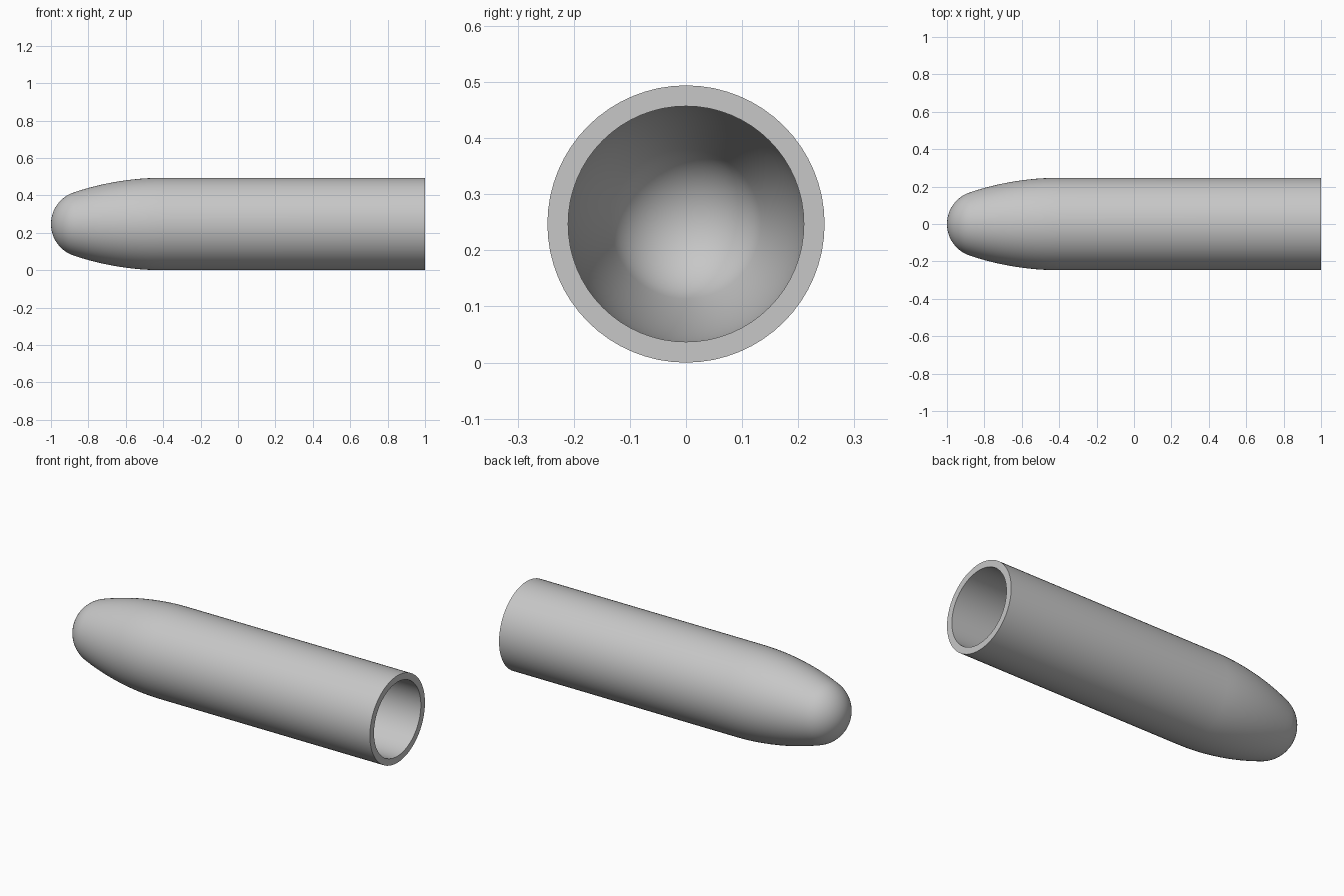
import bpy, bmesh
from math import sin, cos, pi, asin
from mathutils import Vector

if "Cube" in bpy.data.objects:
    bpy.data.objects.remove(bpy.data.objects["Cube"], do_unlink=True)

RADIUS, WALL, SEGMENTS = 0.247, 0.037, 64
OGIVE_X, OGIVE_R = -0.4, 1.5        # start and arc radius of the tapered part
NOSE_X, NOSE_R = -0.822, 0.178      # centre and radius of the round nose
BLEND = asin((OGIVE_X - NOSE_X) / (OGIVE_R - NOSE_R))  # tangent angle of both arcs


def arc(cx, cr, radius, start, end, steps):
    """Arc points in the (axis, radius) plane, angle measured from straight out."""
    angles = [start + (end - start) * i / steps for i in range(steps + 1)]
    return [(cx - radius * sin(a), cr + radius * cos(a)) for a in angles]


def skin(inset):
    """Half profile from the open end to the nose tip."""
    points = [(1, RADIUS - inset)]
    points += arc(OGIVE_X, RADIUS - OGIVE_R, OGIVE_R - inset, 0, BLEND, 12)
    points += arc(NOSE_X, 0, NOSE_R - inset, BLEND, pi / 2, 12)[1:]
    return points


# Grey material
grey = bpy.data.materials.new("light grey")
grey.use_nodes = True
grey.diffuse_color = (0.57, 0.57, 0.57, 1)
grey.node_tree.nodes["Principled BSDF"].inputs["Base Color"].default_value = grey.diffuse_color

# Hollow round-nosed shell: outer skin, flat rim and inner skin turned about x
profile = skin(0)[::-1] + skin(WALL)
bm = bmesh.new()
verts = [bm.verts.new((x, 0, r)) for x, r in profile]
edges = [bm.edges.new(pair) for pair in zip(verts, verts[1:])]
bmesh.ops.spin(bm, geom=verts + edges, cent=(0, 0, 0), axis=(1, 0, 0),
               angle=2 * pi, steps=SEGMENTS, use_duplicate=False)
bmesh.ops.remove_doubles(bm, verts=bm.verts, dist=0.0001)
bmesh.ops.recalc_face_normals(bm, faces=bm.faces)
bmesh.ops.translate(bm, verts=bm.verts, vec=Vector((0, 0, RADIUS)))

mesh = bpy.data.meshes.new("hollow_shell")
bm.to_mesh(mesh)
bm.free()
mesh.materials.append(grey)
shell = bpy.data.objects.new("hollow_shell", mesh)
bpy.context.collection.objects.link(shell)

# Smooth skins with a crisp rim
bpy.ops.object.select_all(action="DESELECT")
shell.select_set(True)
bpy.context.view_layer.objects.active = shell
bpy.ops.object.shade_smooth_by_angle(angle=pi / 6)
